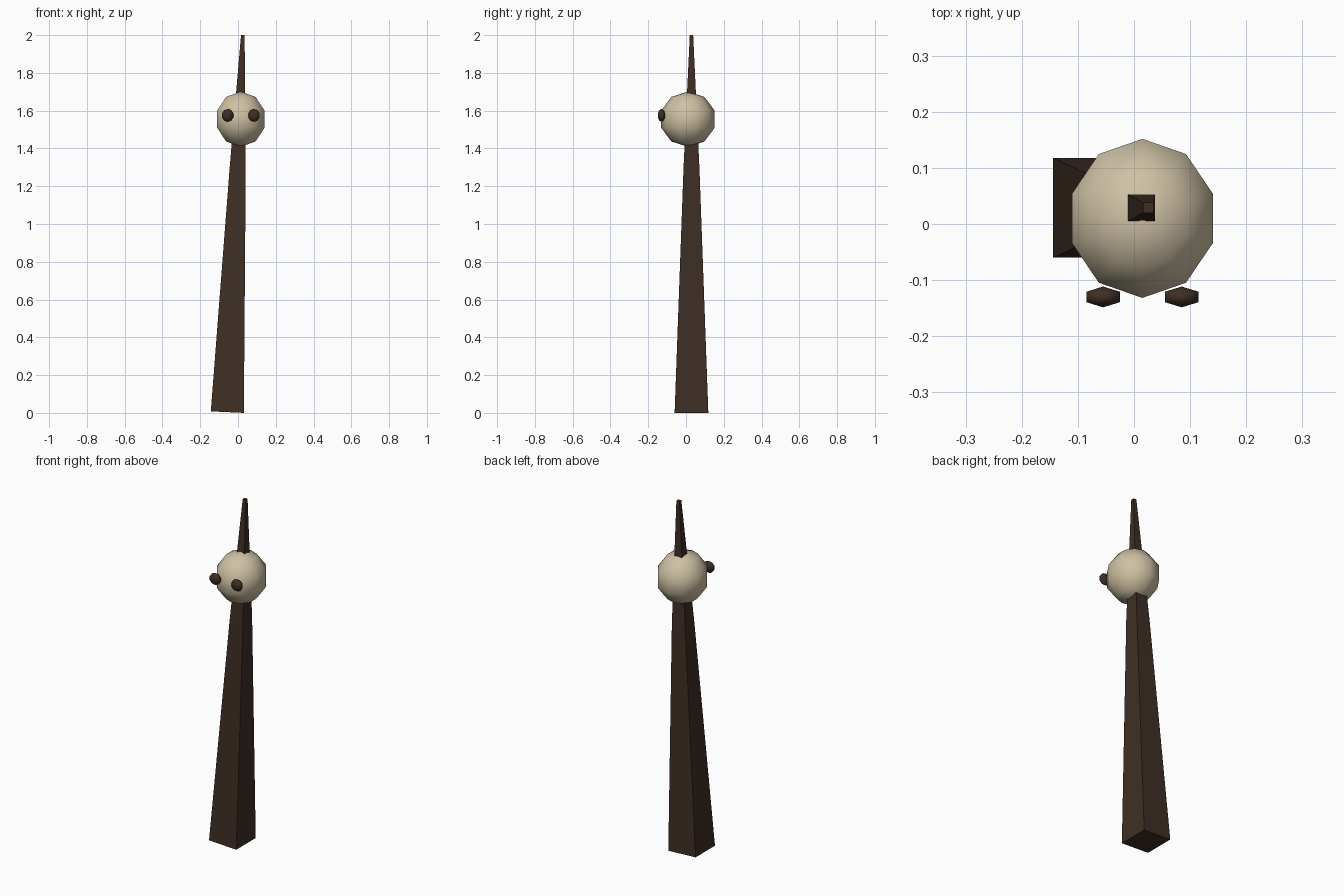
import bpy
import bmesh
from mathutils import Vector

cube = bpy.data.objects.get("Cube")
if cube:
    bpy.data.objects.remove(cube, do_unlink=True)


def material(name, rgb):
    mat = bpy.data.materials.new(name)
    mat.use_nodes = True
    colour = (*rgb, 1)
    mat.diffuse_color = colour
    bsdf = mat.node_tree.nodes["Principled BSDF"]
    bsdf.inputs["Base Color"].default_value = colour
    bsdf.inputs["Roughness"].default_value = 0.9
    return mat


bark = material("dark bark brown", (0.05, 0.028, 0.018))
bone = material("pale bone", (0.62, 0.53, 0.37))


def add_object(name, bm, mat):
    mesh = bpy.data.meshes.new(name)
    bm.to_mesh(mesh)
    bm.free()
    mesh.materials.append(mat)
    obj = bpy.data.objects.new(name, mesh)
    bpy.context.collection.objects.link(obj)
    return obj


def ball(name, centre, size, segments, mat):
    # Five bands from pole to pole, smooth shaded
    bm = bmesh.new()
    bmesh.ops.create_uvsphere(bm, u_segments=segments, v_segments=5, radius=1)
    bmesh.ops.scale(bm, vec=Vector(size), verts=bm.verts)
    bmesh.ops.translate(bm, vec=Vector(centre), verts=bm.verts)
    for face in bm.faces:
        face.smooth = True
    return add_object(name, bm, mat)


# Leaning square stake: (z, x min, x max, half depth), slightly tilted foot
STAKE_Y = 0.029
sections = [(0, -0.144, 0.031, 0.089),
            (1.3, -0.044, 0.041, 0.042),
            (2, 0.016, 0.035, 0.009)]
bm = bmesh.new()
rings = []
for z, x0, x1, d in sections:
    lift = 0.008 if z == 0 else 0
    corners = [(x0, -d, z + lift), (x1, -d, z), (x1, d, z), (x0, d, z + lift)]
    rings.append([bm.verts.new((x, STAKE_Y + y, h)) for x, y, h in corners])
for low, high in zip(rings, rings[1:]):
    for i in range(4):
        j = (i + 1) % 4
        bm.faces.new((low[i], low[j], high[j], high[i]))
bm.faces.new(rings[0][::-1])
bm.faces.new(rings[-1])
add_object("stake", bm, bark)

# Head pierced by the stake
HEAD_X = 0.015
ball("head", (HEAD_X, 0.01, 1.555), (0.139, 0.149, 0.146), 10, bone)

# Flattened eyes on the front of the head
for side, sign in (("left", 1), ("right", -1)):
    ball(side + "_eye", (HEAD_X + sign * 0.07, -0.13, 1.575),
         (0.0364, 0.0195, 0.034), 6, bark)
